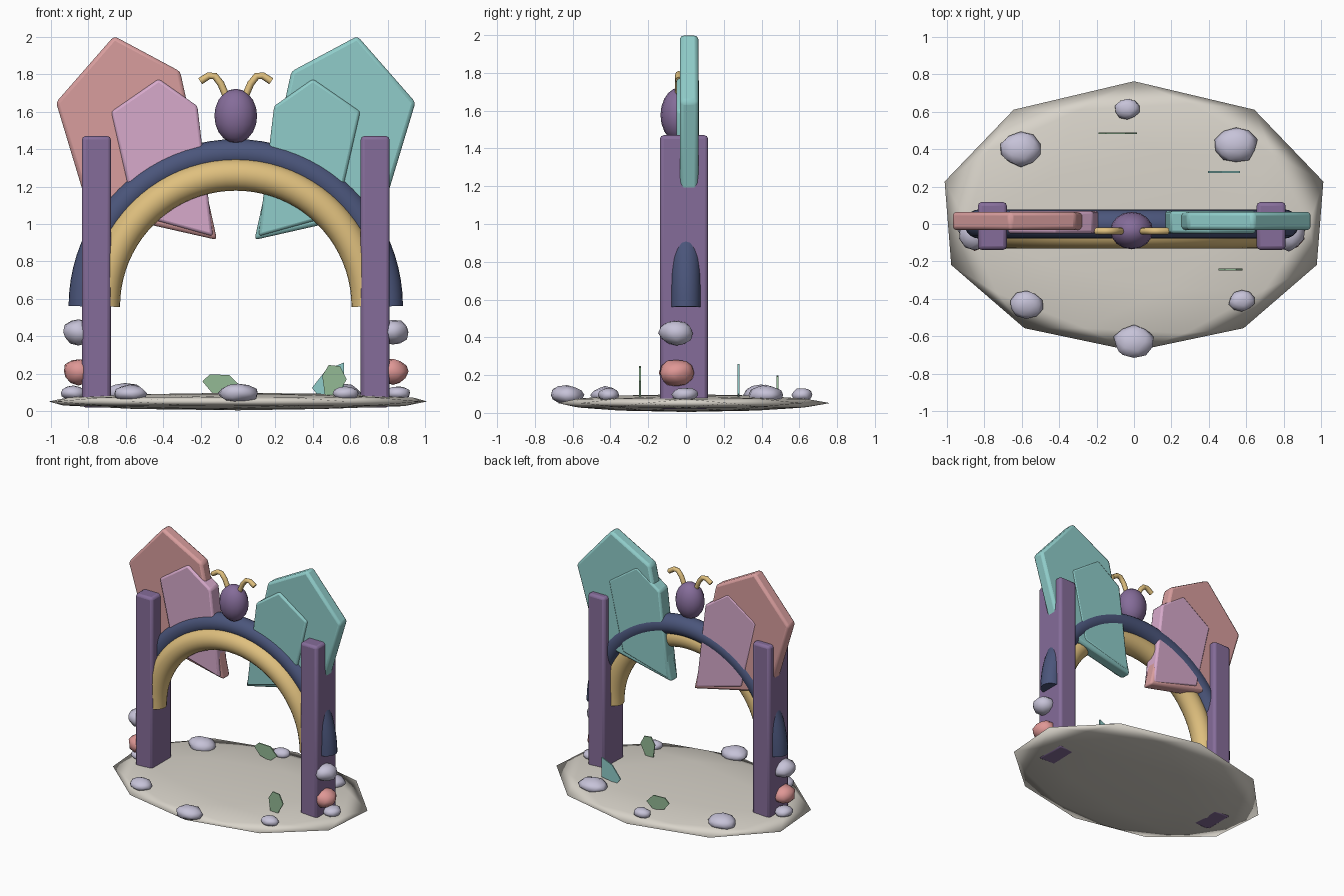
import bpy, bmesh, math, random
from mathutils import Vector

random.seed(4)
if "Cube" in bpy.data.objects:
    bpy.data.objects.remove(bpy.data.objects["Cube"])

CX = -0.012  # symmetry plane of the gate


def material(name, r, g, b):
    col = [(c / 255) ** 2.2 for c in (r, g, b)] + [1]
    m = bpy.data.materials.new(name)
    m.use_nodes = True
    m.diffuse_color = col
    m.node_tree.nodes["Principled BSDF"].inputs["Base Color"].default_value = col
    return m


PURPLE = material("purple", 132, 108, 152)
GOLD = material("gold", 222, 190, 125)
NAVY = material("navy", 76, 86, 122)
TEAL = material("teal", 142, 203, 200)
ROSE = material("rose", 215, 156, 156)
PINK = material("pink", 214, 168, 202)
STONE = material("lilac stone", 197, 193, 215)
CORAL = material("coral stone", 222, 150, 148)
SAND = material("pale sand", 215, 210, 200)
GREEN = material("leaf green", 146, 184, 148)


def finish(name, bm, mat, angle=180, bevel=0):
    bmesh.ops.recalc_face_normals(bm, faces=bm.faces)
    mesh = bpy.data.meshes.new(name)
    bm.to_mesh(mesh)
    bm.free()
    mesh.materials.append(mat)
    ob = bpy.data.objects.new(name, mesh)
    bpy.context.collection.objects.link(ob)
    if bevel:
        mod = ob.modifiers.new("bevel", "BEVEL")
        mod.width, mod.segments = bevel, 2
    if angle:
        bpy.ops.object.select_all(action="DESELECT")
        ob.select_set(True)
        bpy.context.view_layer.objects.active = ob
        bpy.ops.object.shade_smooth_by_angle(angle=math.radians(angle))
    return ob


def panel(name, outline, y0, y1, mat, bevel=0):
    """Upright plate: an x-z outline extruded from y0 to y1."""
    bm = bmesh.new()
    face = bm.faces.new([bm.verts.new((x, y0, z)) for x, z in outline])
    ext = bmesh.ops.extrude_face_region(bm, geom=[face])
    verts = [g for g in ext["geom"] if isinstance(g, bmesh.types.BMVert)]
    bmesh.ops.translate(bm, verts=verts, vec=(0, y1 - y0, 0))
    return finish(name, bm, mat, 30 if bevel else 0, bevel)


def tube(name, path, radius, mat, sides):
    """Round bar swept along a path lying in an x-z plane."""
    bm = bmesh.new()
    pts = [Vector(p) for p in path]
    rings = []
    for i, p in enumerate(pts):
        t = (pts[min(i + 1, len(pts) - 1)] - pts[max(i - 1, 0)]).normalized()
        side = Vector((t.z, 0, -t.x))
        ring = []
        for k in range(sides):
            a = math.tau * k / sides
            ring.append(bm.verts.new(p + radius * (side * math.cos(a) + Vector((0, math.sin(a), 0)))))
        rings.append(ring)
    for a, b in zip(rings, rings[1:]):
        for k in range(sides):
            j = (k + 1) % sides
            bm.faces.new((a[k], a[j], b[j], b[k]))
    bm.faces.new(rings[0])
    bm.faces.new(rings[-1])
    return finish(name, bm, mat, 60)


def rock(name, center, size, mat):
    bm = bmesh.new()
    bmesh.ops.create_icosphere(bm, subdivisions=2, radius=1)
    for v in bm.verts:
        v.co *= random.uniform(0.92, 1.08)
        v.co = Vector(c + s * p for c, s, p in zip(center, size, v.co))
    return finish(name, bm, mat)


# Ground: flattened faceted disc
bm = bmesh.new()
bmesh.ops.create_icosphere(bm, subdivisions=2, radius=1)
for v in bm.verts:
    spread = 1.045 + 0.06 * v.co.y
    v.co = (v.co.x * spread, v.co.y * spread * 0.69, 0.052 + v.co.z * 0.047)
finish("ground", bm, SAND)

# Arches: half rings
for name, y, major, minor, mat in (("outer_arch", 0, 0.815, 0.078, NAVY),
                                   ("inner_arch", -0.045, 0.703, 0.085, GOLD)):
    arc = [math.pi * i / 40 for i in range(41)]
    tube(name, [(CX + major * math.cos(a), y, 0.56 + major * math.sin(a)) for a in arc],
         minor, mat, 20)

# Head
bm = bmesh.new()
bmesh.ops.create_uvsphere(bm, u_segments=16, v_segments=10, radius=1)
for v in bm.verts:
    v.co = (CX + v.co.x * 0.114, -0.035 + v.co.y * 0.1, 1.577 + v.co.z * 0.145)
finish("head", bm, PURPLE)

BIG = [(0.10, 0.915), (0.297, 1.815), (0.65, 2.004), (0.96, 1.65), (0.785, 1.07)]
SMALL = [(0.122, 0.935), (0.205, 1.63), (0.412, 1.775), (0.665, 1.60), (0.54, 1.05)]
FEELER = [(0.05, 1.68), (0.08, 1.75), (0.112, 1.79), (0.145, 1.792), (0.19, 1.762)]

# Mirrored parts: pillars, wings, feelers and stacked stones
for side, s, big_mat, small_mat in (("left", 1, TEAL, TEAL), ("right", -1, ROSE, PINK)):
    def flip(pts):
        return [(CX + s * x, z) for x, z in pts]

    panel(side + "_pillar", flip([(0.667, 0.02), (0.822, 0.02), (0.822, 1.47), (0.667, 1.47)]),
          -0.138, 0.117, PURPLE, 0.02)
    panel(side + "_large_wing", flip(BIG), -0.033, 0.065, big_mat, 0.02)
    panel(side + "_small_wing", flip(SMALL), -0.05, 0.069, small_mat, 0.015)
    tube(side + "_feeler", [(x, -0.038, z) for x, z in flip(FEELER)], 0.019, GOLD, 8)
    x = CX + s * 0.84
    rock(side + "_upper_stone", (x, -0.05, 0.422), (0.082, 0.092, 0.068), STONE)
    rock(side + "_middle_stone", (x, -0.05, 0.212), (0.082, 0.094, 0.07), CORAL)
    rock(side + "_lower_stone", (CX + s * 0.867, -0.005, 0.097), (0.07, 0.07, 0.038), STONE)

# Loose stones on the ground: x, y, width
for i, (x, y, w) in enumerate([(-0.035, 0.615, 0.068), (-0.605, 0.4, 0.112), (0.545, 0.42, 0.112),
                               (-0.575, -0.43, 0.088), (0.575, -0.41, 0.068), (0, -0.63, 0.108)]):
    rock(f"ground_stone_{i + 1}", (x, y, 0.095), (w, w * 0.82, 0.015 + w * 0.33), STONE)

# Thin upright leaves
panel("back_leaf", [(-0.19, 0.16), (-0.15, 0.197), (-0.045, 0.193), (0.015, 0.13),
                    (-0.05, 0.075), (-0.14, 0.1)], 0.48, 0.489, GREEN)
panel("teal_leaf", [(0.395, 0.125), (0.47, 0.22), (0.565, 0.26), (0.565, 0.1),
                    (0.43, 0.08)], 0.273, 0.282, TEAL)
panel("front_leaf", [(0.45, 0.19), (0.485, 0.247), (0.545, 0.24), (0.58, 0.17),
                     (0.525, 0.07), (0.465, 0.08)], -0.248, -0.239, GREEN)
